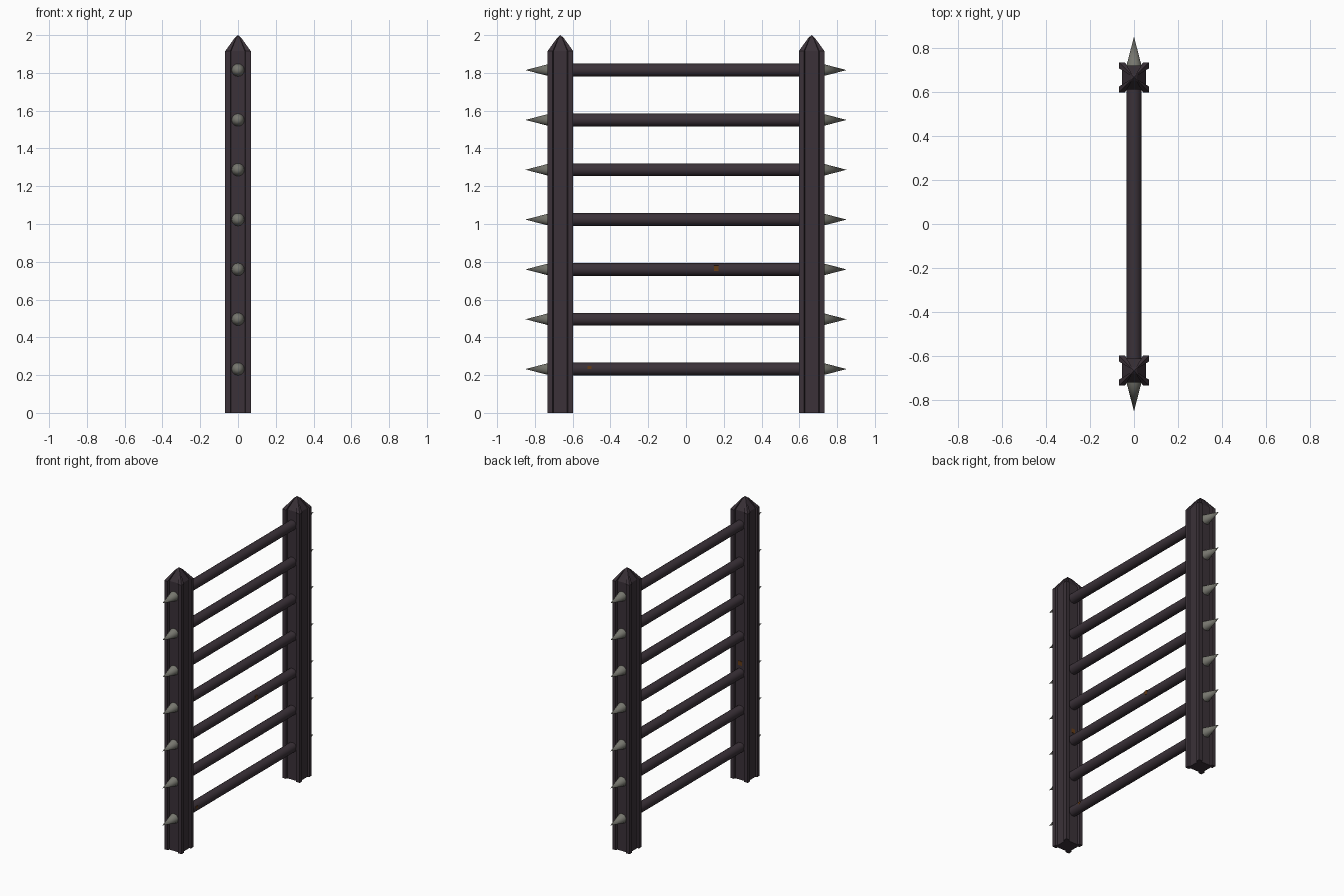
import bpy, bmesh, math
from mathutils import Matrix, Vector

if "Cube" in bpy.data.objects:
    bpy.data.objects.remove(bpy.data.objects["Cube"])


def mat(name, rgb):
    m = bpy.data.materials.new(name)
    m.diffuse_color = (*rgb, 1)
    m.use_nodes = True
    m.node_tree.nodes["Principled BSDF"].inputs["Base Color"].default_value = m.diffuse_color
    return m


IRON = mat("dark iron", (0.043, 0.031, 0.040))
STEEL = mat("grey steel", (0.18, 0.18, 0.155))
RUST = mat("rust", (0.13, 0.045, 0.008))


def finish(bm, name, material, smooth=False):
    bmesh.ops.recalc_face_normals(bm, faces=bm.faces)
    me = bpy.data.meshes.new(name)
    bm.to_mesh(me)
    bm.free()
    me.materials.append(material)
    if smooth:
        me.shade_smooth()
        me.set_sharp_from_angle(angle=math.radians(40))
    ob = bpy.data.objects.new(name, me)
    bpy.context.collection.objects.link(ob)
    return ob


def along_y(name, r1, r2, y0, y1, z, material, sides=16):
    bm = bmesh.new()
    rot = Matrix.Rotation(-math.pi / 2, 4, 'X')  # +z becomes +y
    if y1 < y0:
        rot = Matrix.Rotation(math.pi / 2, 4, 'X')
    bmesh.ops.create_cone(bm, cap_ends=True, segments=sides, radius1=r1, radius2=r2,
                          depth=abs(y1 - y0),
                          matrix=Matrix.Translation((0, (y0 + y1) / 2, z)) @ rot)
    return finish(bm, name, material, True)


def box(name, centre, size, material):
    bm = bmesh.new()
    bmesh.ops.create_cube(bm, size=1, matrix=Matrix.Translation(centre)
                          @ Matrix.Diagonal((*size, 1)))
    return finish(bm, name, material)


# post cross-section: square with a shallow groove in each side
H = 0.068
quarter = [(H, -H), (H, -0.041), (H - 0.013, -0.036), (H - 0.013, 0.036), (H, 0.041)]
section = [Matrix.Rotation(i * math.pi / 2, 2) @ Vector(p)
           for i in range(4) for p in quarter]


def post(name, y):
    bm = bmesh.new()
    rings = []
    # shaft, then pointed cap
    for s, z in [(1, 0), (1, 1.915), (0.26, 1.985)]:
        rings.append([bm.verts.new((p.x * s, y + p.y * s, z)) for p in section])
    n = len(section)
    for a, b in zip(rings, rings[1:]):
        for i in range(n):
            j = (i + 1) % n
            bm.faces.new((a[i], a[j], b[j], b[i]))
    tip = bm.verts.new((0, y, 2.0))
    for i in range(n):
        bm.faces.new((rings[-1][i], rings[-1][(i + 1) % n], tip))
    bm.faces.new(rings[0][::-1])
    finish(bm, name, IRON)


post("left_post", -0.665)
post("right_post", 0.665)

# rungs with a spike on the outside of each post
for k in range(7):
    z = 0.232 + k * 0.2638
    along_y(f"rung_{k + 1}", 0.034, 0.034, -0.63, 0.63, z, IRON)
    for side, label in ((-1, "left"), (1, "right")):
        along_y(f"{label}_spike_{k + 1}", 0.035, 0, side * 0.715, side * 0.85, z, STEEL)

# small rust spots
box("rust_spot_rung_3", (0.031, 0.16, 0.765), (0.008, 0.022, 0.03), RUST)
box("rust_spot_rung_1", (0.031, -0.51, 0.24), (0.008, 0.022, 0.016), RUST)
box("rust_spot_post", (0.0, -0.609, 0.83), (0.03, 0.004, 0.03), RUST)
